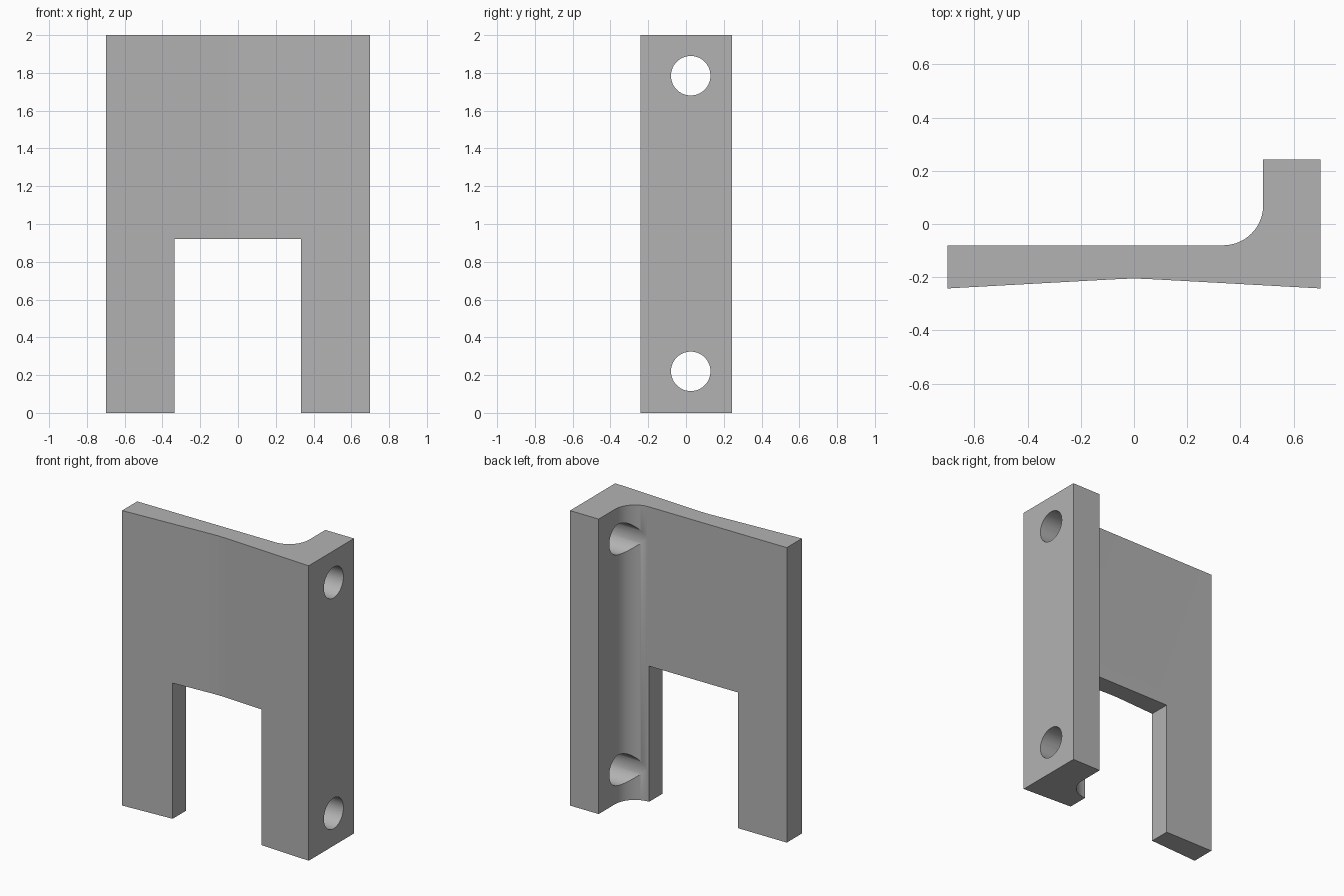
import bpy, bmesh, math

if "Cube" in bpy.data.objects:
    bpy.data.objects.remove(bpy.data.objects["Cube"], do_unlink=True)

grey = bpy.data.materials.new("plain grey")
grey.use_nodes = True
grey.diffuse_color = (0.45, 0.45, 0.45, 1)
grey.node_tree.nodes["Principled BSDF"].inputs["Base Color"].default_value = grey.diffuse_color


def finish(name, bm):
    bmesh.ops.recalc_face_normals(bm, faces=bm.faces)
    mesh = bpy.data.meshes.new(name)
    bm.to_mesh(mesh)
    bm.free()
    mesh.materials.append(grey)
    obj = bpy.data.objects.new(name, mesh)
    bpy.context.collection.objects.link(obj)
    return obj


def extrude_profile(name, points, height):
    bm = bmesh.new()
    face = bm.faces.new([bm.verts.new((x, y, 0)) for x, y in points])
    top = bmesh.ops.extrude_face_region(bm, geom=[face])["geom"]
    bmesh.ops.translate(bm, vec=(0, 0, height),
                        verts=[v for v in top if isinstance(v, bmesh.types.BMVert)])
    return finish(name, bm)


def cut(target, cutter):
    cutter.hide_render = True
    mod = target.modifiers.new(cutter.name, "BOOLEAN")
    mod.operation = "DIFFERENCE"
    mod.solver = "EXACT"
    mod.object = cutter
    bpy.context.view_layer.objects.active = target
    bpy.ops.object.modifier_apply(modifier=mod.name)
    bpy.data.objects.remove(cutter, do_unlink=True)


# Plate with shallow V front, filleted into the side flange
fillet = 0.15
steps = 24
profile = [(-0.7, -0.242), (-0.08, -0.208), (-0.04, -0.206), (0, -0.205),
           (0.04, -0.206), (0.08, -0.208), (0.7, -0.242),
           (0.7, 0.243), (0.485, 0.243)]
for i in range(steps + 1):
    a = -math.pi / 2 * i / steps
    profile.append((0.335 + fillet * math.cos(a), 0.07 + fillet * math.sin(a)))
profile.append((-0.7, -0.08))
bracket = extrude_profile("bracket", profile, 2)

# Slot between the two legs
slot = extrude_profile("slot_cutter", [(-0.335, -1), (0.333, -1), (0.333, 1), (-0.335, 1)], 1.02)
slot.location.z = -0.1
cut(bracket, slot)

# Bolt holes through the flange
for z in (0.22, 1.785):
    bm = bmesh.new()
    bmesh.ops.create_cone(bm, cap_ends=True, segments=64, radius1=0.1045, radius2=0.1045, depth=1)
    hole = finish("hole_cutter", bm)
    hole.rotation_euler.y = math.pi / 2
    hole.location = (0.7, 0.025, z)
    cut(bracket, hole)

# Smooth the fillet and holes, keep edges sharp
bpy.ops.object.select_all(action="DESELECT")
bracket.select_set(True)
bpy.context.view_layer.objects.active = bracket
bpy.ops.object.shade_smooth_by_angle(angle=math.radians(30))
